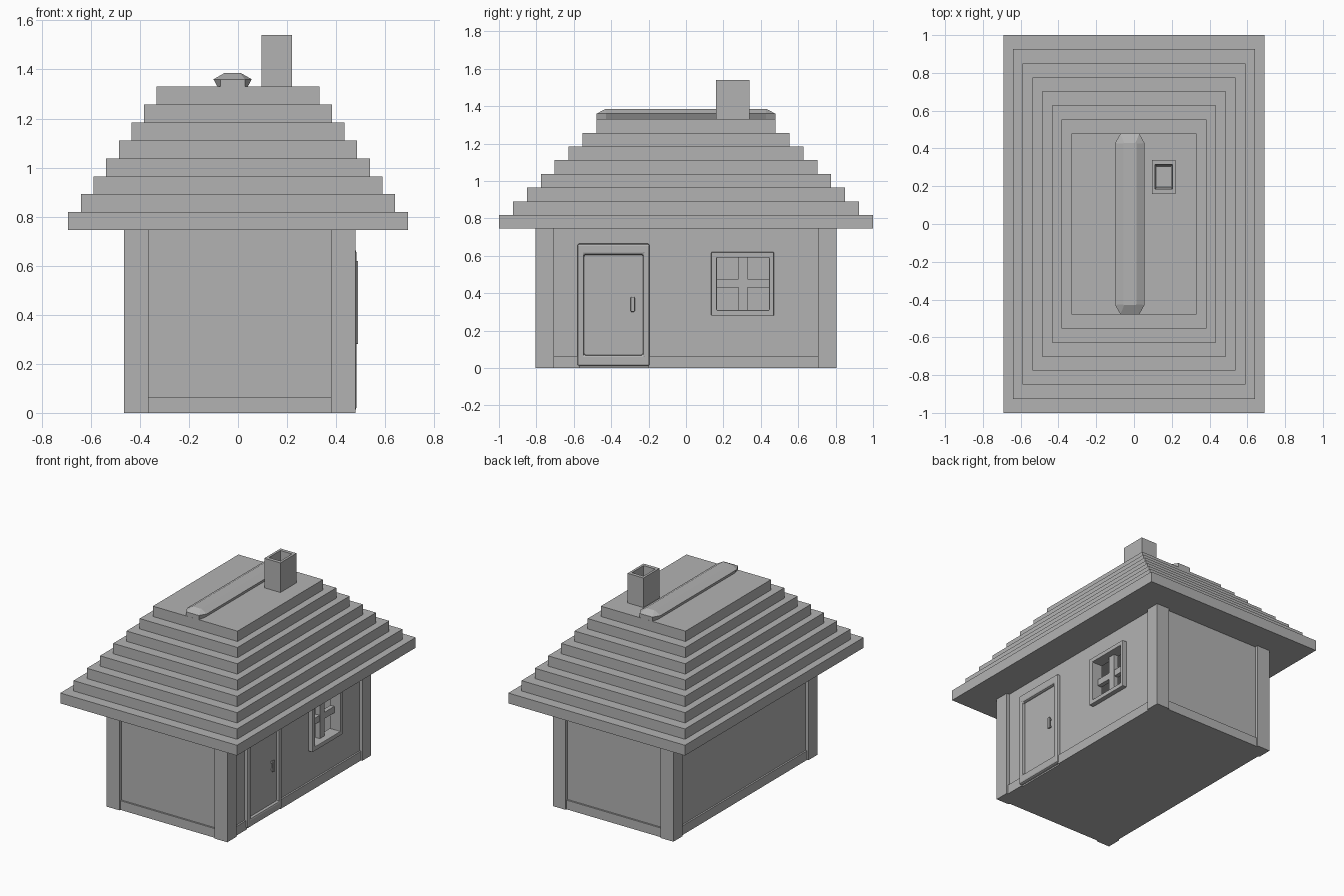
import bpy, bmesh
from mathutils import Vector

cube = bpy.data.objects.get("Cube")
if cube:
    bpy.data.objects.remove(cube, do_unlink=True)

grey = bpy.data.materials.new("plain grey")
grey.use_nodes = True
COLOUR = (0.45, 0.45, 0.45, 1)
grey.diffuse_color = COLOUR
grey.node_tree.nodes["Principled BSDF"].inputs["Base Color"].default_value = COLOUR


def finish(name, bm, bevel=0):
    bmesh.ops.recalc_face_normals(bm, faces=bm.faces)
    mesh = bpy.data.meshes.new(name)
    bm.to_mesh(mesh)
    bm.free()
    mesh.materials.append(grey)
    obj = bpy.data.objects.new(name, mesh)
    bpy.context.collection.objects.link(obj)
    if bevel:
        mod = obj.modifiers.new("soft_edges", "BEVEL")
        mod.width = bevel
        mod.segments = 2
    return obj


def box(name, x, y, z, bevel=0):
    """Box from (low, high) pairs on each axis."""
    bm = bmesh.new()
    bmesh.ops.create_cube(bm, size=1)
    for v in bm.verts:
        v.co = Vector([(a + b) / 2 + c * (b - a) for (a, b), c in zip((x, y, z), v.co)])
    return finish(name, bm, bevel)


def loft(name, loops, closed=False, bevel=0):
    """Join loops of points; either cap the ends or join last to first."""
    bm = bmesh.new()
    rows = [[bm.verts.new(p) for p in loop] for loop in loops]
    pairs = list(zip(rows, rows[1:]))
    if closed:
        pairs.append((rows[-1], rows[0]))
    else:
        bm.faces.new(rows[0])
        bm.faces.new(rows[-1])
    for a, b in pairs:
        for i in range(len(a)):
            j = (i + 1) % len(a)
            bm.faces.new((a[i], a[j], b[j], b[i]))
    return finish(name, bm, bevel)


def rect(u, v):
    return [(u[0], v[0]), (u[1], v[0]), (u[1], v[1]), (u[0], v[1])]


def frame_x(name, outer, inner, x, bevel=0):
    """Rectangular frame lying in the y-z plane."""
    layers = [(outer, x[0]), (outer, x[1]), (inner, x[1]), (inner, x[0])]
    return loft(name, [[(w, a, b) for a, b in rect(*r)] for r, w in layers], True, bevel)


# House body: hollow walls and floor
X0, X1, Y0, Y1 = -0.465, 0.48, -0.805, 0.805
EAVE, IN, THICK = 0.745, 0.022, 0.05
wx, wy = (X0 + IN, X1 - IN), (Y0 + IN, Y1 - IN)
hole = ((0.165, 0.445), (0.31, 0.59))
box("floor", wx, wy, (0, 0.03))
box("left_side_wall", (wx[0], wx[0] + THICK), wy, (0, EAVE))
box("front_wall", wx, (wy[0], wy[0] + THICK), (0, EAVE))
box("back_wall", wx, (wy[1] - THICK, wy[1]), (0, EAVE))
frame_x("window_wall", (wy, (0, EAVE)), hole, (wx[1] - THICK, wx[1]))

# Corner posts
for nx, px in (("west", (X0, X0 + 0.1)), ("east", (X1 - 0.1, X1))):
    for ny, py in (("front", (Y0, Y0 + 0.1)), ("back", (Y1 - 0.1, Y1))):
        box(f"{ny}_{nx}_post", px, py, (0, EAVE))

# Skirting boards between the posts
B, H = 0.012, (0, 0.065)
inner_x, inner_y = (X0 + 0.1, X1 - 0.1), (Y0 + 0.1, Y1 - 0.1)
box("front_skirting", inner_x, (wy[0] - B, wy[0]), H)
box("back_skirting", inner_x, (wy[1], wy[1] + B), H)
box("west_skirting", (wx[0] - B, wx[0]), inner_y, H)
box("east_skirting_short", (wx[1], wx[1] + B), (inner_y[0], -0.57), H)
box("east_skirting_long", (wx[1], wx[1] + B), (-0.2, inner_y[1]), H)

# Door
door = ((-0.545, -0.23), (0.07, 0.605))
frame_x("door_frame", ((-0.58, -0.195), (0.01, 0.665)), door, (wx[1] - 0.01, 0.483), 0.01)
box("door_panel", (wx[1] - 0.01, wx[1] + 0.004), *door)
box("door_handle_grip", (0.472, 0.484), (-0.296, -0.274), (0.3, 0.38), 0.005)
for i, z in enumerate((0.308, 0.36)):
    box(f"door_handle_mount_{i}", (wx[1], 0.476), (-0.293, -0.277), (z, z + 0.012))

# Window
frame_x("window_frame", ((0.135, 0.47), (0.28, 0.62)), hole, (wx[1] - 0.01, 0.49), 0.004)
box("window_upright", (0.41, 0.445), (0.28, 0.33), hole[1])
box("window_crossbar", (0.412, 0.443), hole[0], (0.43, 0.475))

# Stepped roof
STEP = 0.0732
for i in range(8):
    hx, hy = 0.692 - 0.0515 * i, 1 - 0.0745 * i
    z = EAVE + STEP * i
    box(f"roof_layer_{i + 1}", (-hx, hx), (-hy, hy), (z, z + STEP))
TOP = EAVE + 8 * STEP


# Ridge cap with clipped corners
def clipped(hx, hy, cx, cy, z):
    corner = [(hx, -hy + cy), (hx, hy - cy), (hx - cx, hy), (-hx + cx, hy)]
    return [(x - 0.022, y, z) for x, y in corner + [(-x, -y) for x, y in corner]]


loft("ridge_cap", [clipped(0.062, 0.478, 0.012, 0.05, TOP),
                   clipped(0.078, 0.478, 0.028, 0.05, 1.36),
                   clipped(0.034, 0.43, 0.004, 0.004, 1.385)])

# Hollow chimney
cx, cy = (0.095, 0.22), (0.16, 0.34)
flue_top, flue_low = ((0.112, 0.203), (0.185, 0.315)), ((0.12, 0.195), (0.195, 0.305))
layers = [((cx, cy), TOP), ((cx, cy), 1.54), (flue_top, 1.54), (flue_low, TOP)]
loft("chimney", [[(a, b, z) for a, b in rect(*r)] for r, z in layers], True)
